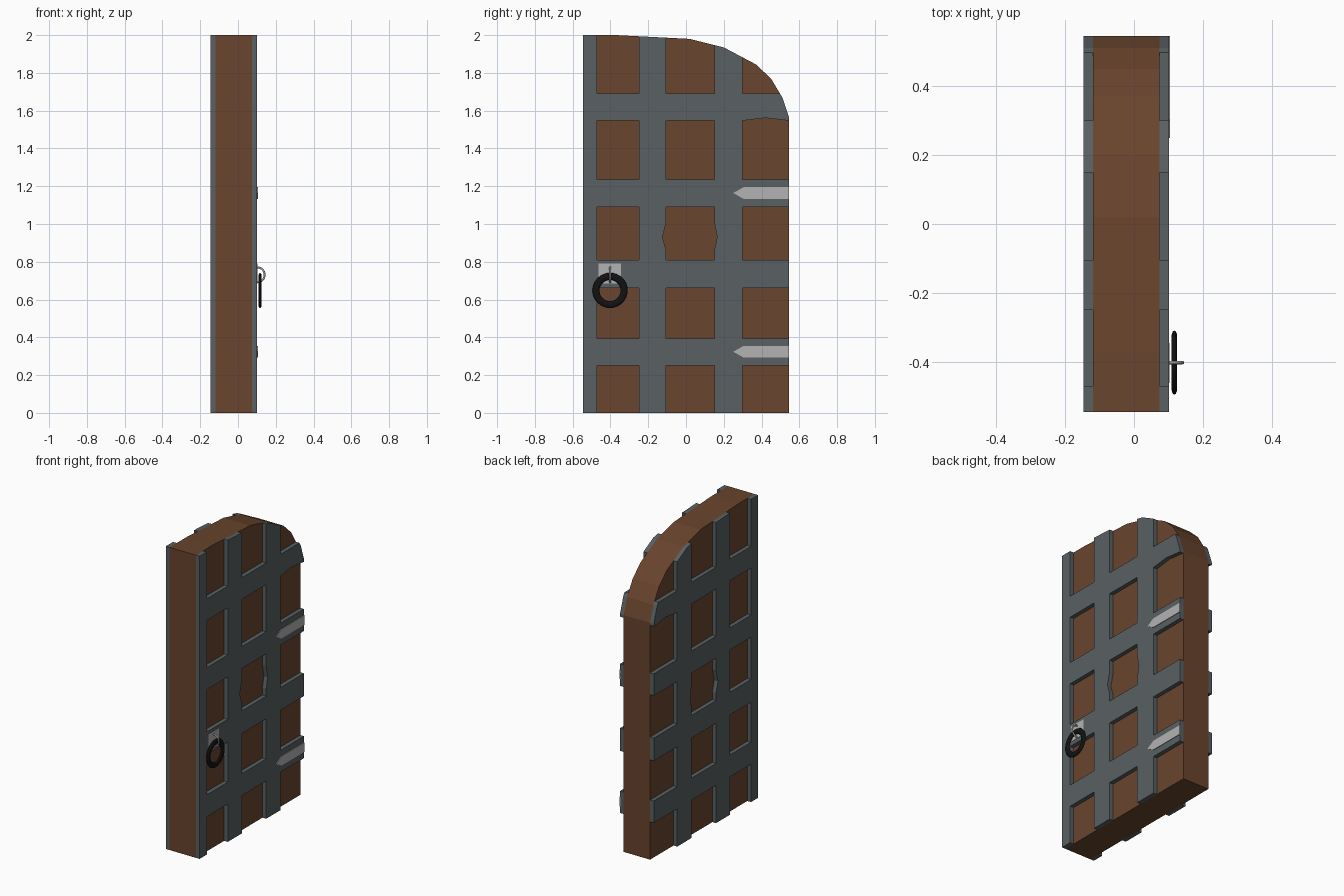
import bpy, bmesh, math
from mathutils import Vector

if "Cube" in bpy.data.objects:
    bpy.data.objects.remove(bpy.data.objects["Cube"])


def material(name, rgb):
    m = bpy.data.materials.new(name)
    m.diffuse_color = (*rgb, 1)
    m.use_nodes = True
    m.node_tree.nodes["Principled BSDF"].inputs["Base Color"].default_value = m.diffuse_color
    return m


WOOD = material("wood", (0.14, 0.058, 0.026))
IRON = material("iron", (0.10, 0.115, 0.122))
STEEL = material("steel", (0.45, 0.45, 0.45))
BLACK = material("black_iron", (0.006, 0.006, 0.006))

# Door outline in (y, z) with the rounded upper corner
OUTLINE = [(-0.545, 0), (0.545, 0), (0.545, 1.565), (0.51, 1.67), (0.45, 1.77),
           (0.37, 1.845), (0.2, 1.935), (0.02, 1.98), (-0.37, 2.0), (-0.545, 2.0)]


def flat_profile(points, x):
    bm = bmesh.new()
    bm.faces.new([bm.verts.new((x, y, z)) for y, z in points])
    return bm


def thicken(bm, name, depth, mat):
    ext = bmesh.ops.extrude_face_region(bm, geom=bm.faces[:], use_keep_orig=True)
    for v in (g for g in ext["geom"] if isinstance(g, bmesh.types.BMVert)):
        v.co.x += depth
    bmesh.ops.recalc_face_normals(bm, faces=bm.faces[:])
    me = bpy.data.meshes.new(name)
    bm.to_mesh(me)
    bm.free()
    me.materials.append(mat)
    ob = bpy.data.objects.new(name, me)
    bpy.context.collection.objects.link(ob)
    return ob


# Wooden slab
thicken(flat_profile(OUTLINE, -0.119), "wood_slab", 0.193, WOOD)

# Iron lattice: slice the outline into cells, drop the openings, thicken
COLUMNS = [(-0.47, -0.25), (-0.105, 0.15), (0.30, 0.6)]
ROWS = [(-0.1, 0.25), (0.395, 0.66), (0.81, 1.09), (1.235, 1.547), (1.69, 2.1)]
DENTS = {(-0.105, 0.93): (-0.125, 0.93), (0.15, 0.93): (0.165, 0.93),
         (0.42, 1.547): (0.42, 1.562)}


def lattice(name, x, depth):
    bm = flat_profile(OUTLINE, x)
    cuts = [((0, 1, 0), (0, y, 0)) for c in COLUMNS for y in c] + [((0, 1, 0), (0, 0.42, 0))]
    cuts += [((0, 0, 1), (0, 0, z)) for r in ROWS for z in r]
    cuts += [((0, 0, 1), (0, 0, z)) for z in (0.86, 0.93, 1.01)]
    for normal, point in cuts:
        bmesh.ops.bisect_plane(bm, geom=bm.verts[:] + bm.edges[:] + bm.faces[:], dist=1e-5,
                               plane_co=point, plane_no=normal)
    holes = []
    for f in bm.faces:
        c = f.calc_center_median()
        if any(a < c.y < b for a, b in COLUMNS) and any(a < c.z < b for a, b in ROWS):
            holes.append(f)
    bmesh.ops.delete(bm, geom=holes, context="FACES")
    # Hammered irregularities at a few opening edges
    for v in bm.verts:
        for (y, z), new in DENTS.items():
            if abs(v.co.y - y) < 1e-3 and abs(v.co.z - z) < 1e-3:
                v.co.y, v.co.z = new
    thicken(bm, name, depth, IRON)


lattice("outer_lattice", 0.074, 0.027)
lattice("inner_lattice", -0.146, 0.027)

# Pointed hinge straps
for label, z in (("upper", 1.164), ("lower", 0.324)):
    strap = [(0.545, z - 0.031), (0.545, z + 0.031), (0.305, z + 0.031),
             (0.25, z), (0.305, z - 0.031)]
    thicken(flat_profile(strap, 0.098), label + "_hinge_strap", 0.007, STEEL)

# Handle back plate
plate = [(-0.462, 0.685), (-0.345, 0.685), (-0.345, 0.79), (-0.462, 0.79)]
thicken(flat_profile(plate, 0.098), "handle_plate", 0.005, STEEL)

# Pull ring, flattened front to back
bpy.ops.mesh.primitive_torus_add(major_segments=32, minor_segments=12, major_radius=0.0745,
                                 minor_radius=0.0185, location=(0.117, -0.402, 0.648),
                                 rotation=(0, math.pi / 2, 0))
ring = bpy.context.object
ring.name = "pull_ring"
ring.scale.z = 0.45
ring.data.materials.append(BLACK)
bpy.ops.object.shade_smooth_by_angle()

# Half-round staple holding the ring
cu = bpy.data.curves.new("ring_staple", "CURVE")
cu.dimensions = "3D"
cu.bevel_depth = 0.005
cu.bevel_resolution = 2
cu.use_fill_caps = True
sp = cu.splines.new("POLY")
sp.points.add(16)
for i, p in enumerate(sp.points):
    a = math.pi * (i / 16 - 0.5)
    p.co = (0.101 + 0.04 * math.cos(a), -0.402, 0.731 + 0.04 * math.sin(a), 1)
cu.materials.append(STEEL)
bpy.context.collection.objects.link(bpy.data.objects.new("ring_staple", cu))
